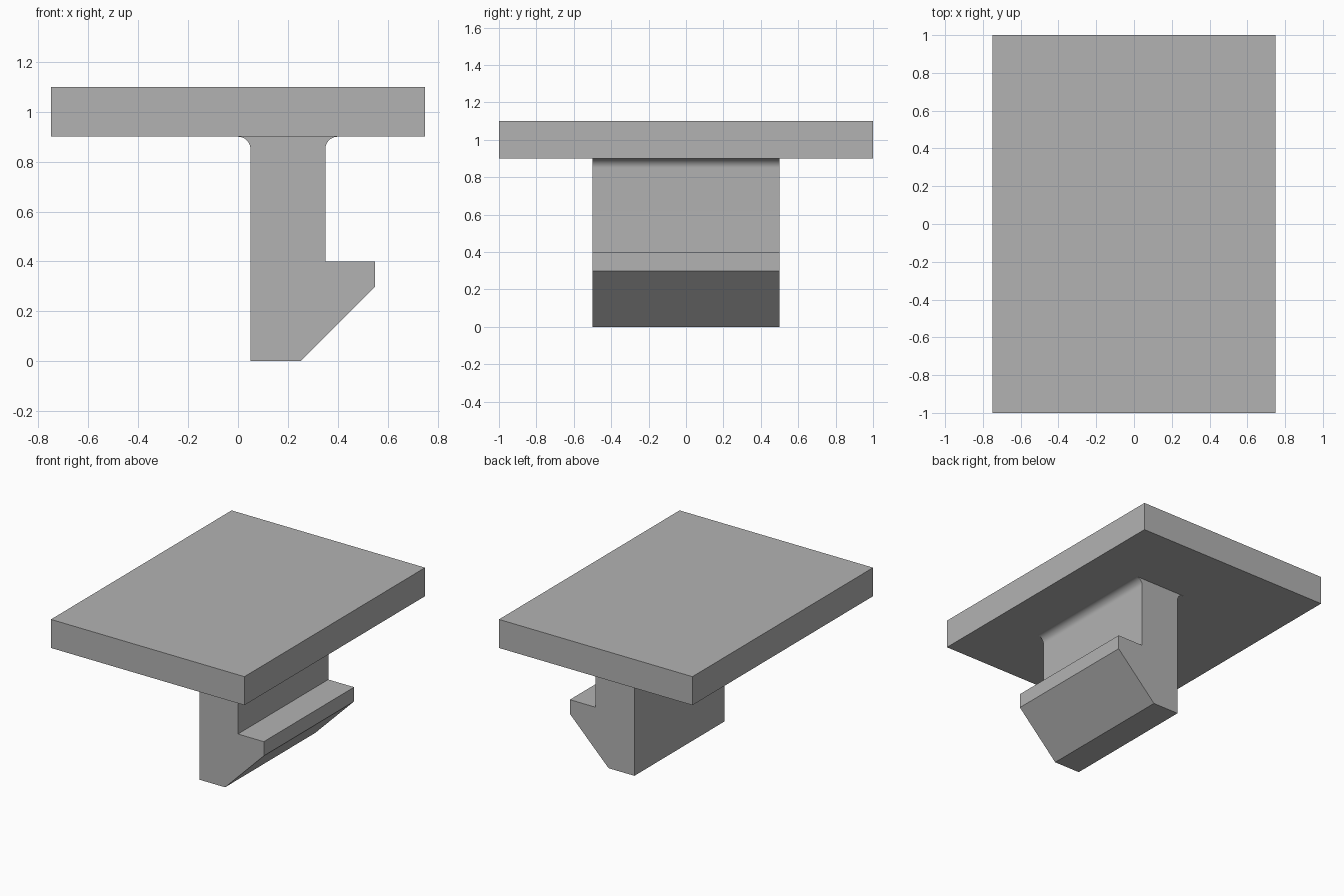
import bpy
import bmesh
from math import cos, sin, pi, radians

cube = bpy.data.objects.get("Cube")
if cube:
    bpy.data.objects.remove(cube, do_unlink=True)

grey = bpy.data.materials.new("plain grey")
grey.use_nodes = True
colour = (0.45, 0.45, 0.45, 1)
grey.diffuse_color = colour
grey.node_tree.nodes["Principled BSDF"].inputs["Base Color"].default_value = colour


def extrude_profile(name, points, depth):
    """Extrude an x-z outline along y, centred on y = 0."""
    bm = bmesh.new()
    face = bm.faces.new([bm.verts.new((x, -depth / 2, z)) for x, z in points])
    result = bmesh.ops.extrude_face_region(bm, geom=[face])
    verts = [v for v in result["geom"] if isinstance(v, bmesh.types.BMVert)]
    bmesh.ops.translate(bm, verts=verts, vec=(0, depth, 0))
    bmesh.ops.recalc_face_normals(bm, faces=bm.faces)
    mesh = bpy.data.meshes.new(name)
    bm.to_mesh(mesh)
    bm.free()
    mesh.materials.append(grey)
    obj = bpy.data.objects.new(name, mesh)
    bpy.context.collection.objects.link(obj)
    bpy.ops.object.select_all(action="DESELECT")
    obj.select_set(True)
    bpy.context.view_layer.objects.active = obj
    bpy.ops.object.shade_smooth_by_angle(angle=radians(30))
    return obj


def fillet(cx, cz, radius, start, end, steps=12):
    """Points along a circular arc."""
    angles = [start + (end - start) * i / steps for i in range(steps + 1)]
    return [(cx + radius * cos(a), cz + radius * sin(a)) for a in angles]


# Flat base plate
extrude_profile("base_plate", [(-0.75, 0.9), (0.75, 0.9), (0.75, 1.1), (-0.75, 1.1)], 2)

# Snap-fit arm: chamfered hook at the tip, filleted root under the plate
hook = [(0.05, 0), (0.25, 0), (0.55, 0.3), (0.55, 0.4), (0.35, 0.4)]
right_root = fillet(0.4, 0.85, 0.05, pi, pi / 2)
left_root = fillet(0, 0.85, 0.05, pi / 2, 0)
extrude_profile("snap_arm", hook + right_root + left_root, 1)
